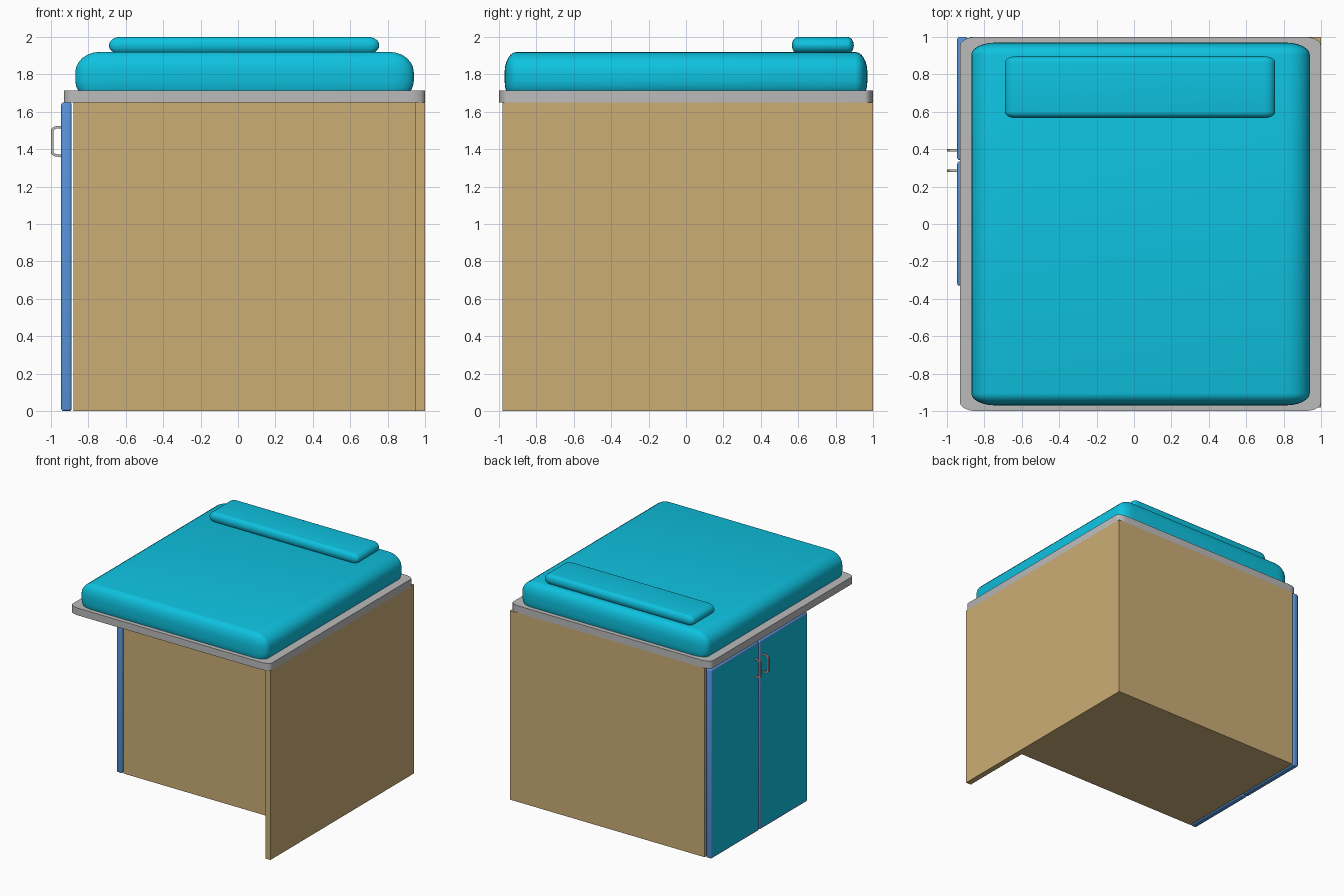
import bpy, bmesh, math
from mathutils import Vector

if "Cube" in bpy.data.objects:
    bpy.data.objects.remove(bpy.data.objects["Cube"])


def mat(name, r, g, b):
    lin = [((c / 255 + 0.055) / 1.055) ** 2.4 if c > 10 else c / 255 / 12.92 for c in (r, g, b)]
    m = bpy.data.materials.new(name)
    m.diffuse_color = (*lin, 1)
    m.use_nodes = True
    m.node_tree.nodes["Principled BSDF"].inputs["Base Color"].default_value = m.diffuse_color
    return m


WOOD = mat("tan_wood", 203, 174, 118)
CYAN = mat("cyan_vinyl", 14, 194, 224)
GREY = mat("light_grey", 187, 187, 187)
BLUE = mat("blue_trim", 89, 148, 218)
COPPER = mat("copper_pull", 190, 135, 105)


def finish(name, bm, mats, smooth=False):
    bmesh.ops.recalc_face_normals(bm, faces=bm.faces)
    me = bpy.data.meshes.new(name)
    bm.to_mesh(me)
    bm.free()
    for m in mats:
        me.materials.append(m)
    ob = bpy.data.objects.new(name, me)
    bpy.context.collection.objects.link(ob)
    if smooth:
        bpy.ops.object.select_all(action='DESELECT')
        ob.select_set(True)
        bpy.context.view_layer.objects.active = ob
        bpy.ops.object.shade_smooth_by_angle(angle=math.radians(35))
    return ob


def rounded_box(lo, hi, rad, seg, vertical_only=False):
    """Box with elliptical edge radii: bevel by 1 in radius units, then scale."""
    lo, hi, rad = Vector(lo), Vector(hi), Vector(rad)
    bm = bmesh.new()
    bmesh.ops.create_cube(bm, size=1)
    for v in bm.verts:
        v.co = Vector([v.co[i] * (hi[i] - lo[i]) / rad[i] for i in range(3)])
    edges = [e for e in bm.edges if not vertical_only
             or abs(e.verts[0].co.z - e.verts[1].co.z) > 1e-4]
    bmesh.ops.bevel(bm, geom=edges, offset=1, segments=seg, profile=0.5, affect='EDGES')
    mid = (lo + hi) / 2
    for v in bm.verts:
        v.co = Vector([v.co[i] * rad[i] + mid[i] for i in range(3)])
    return bm


def prism(points, vec):
    bm = bmesh.new()
    f = bm.faces.new([bm.verts.new(p) for p in points])
    r = bmesh.ops.extrude_face_region(bm, geom=[f])
    bmesh.ops.translate(bm, vec=vec, verts=[g for g in r["geom"] if isinstance(g, bmesh.types.BMVert)])
    return bm


# Cabinet with long side panel, one L-shaped plan
plan = [(-0.88, 1), (-0.88, -0.32), (0.95, -0.32), (0.95, -0.98), (1, -0.98), (1, 1)]
finish("cabinet", prism([(x, y, 0) for x, y in plan], (0, 0, 1.65)), [WOOD])

# Table top, mattress and pillow
finish("table_top", rounded_box((-0.93, -1, 1.65), (1, 1, 1.713), (0.085, 0.045, 1), 5, True), [GREY], True)
finish("mattress", rounded_box((-0.87, -0.97, 1.655), (0.94, 0.97, 1.92), (0.13, 0.065, 0.11), 6), [CYAN], True)
finish("pillow", rounded_box((-0.69, 0.566, 1.91), (0.755, 0.897, 2.0), (0.06, 0.034, 0.044), 6), [CYAN], True)

# Doors with blue frame and cyan panel, each with a pull handle
pull = [(-0.944, 1.525), (-0.98, 1.522), (-1, 1.508), (-1, 1.375), (-0.98, 1.361), (-0.944, 1.358),
        (-0.944, 1.371), (-0.975, 1.374), (-0.987, 1.384), (-0.987, 1.499), (-0.975, 1.509), (-0.944, 1.512)]
for side, y0, y1, hy in (("near", -0.33, 0.334, 0.285), ("far", 0.342, 1.0, 0.395)):
    bm = rounded_box((-0.945, y0, 0), (-0.89, y1, 1.65), (0.012, 0.012, 0.012), 3)
    bm.normal_update()
    face = max((f for f in bm.faces if f.normal.x < -0.9), key=lambda f: f.calc_area())
    bmesh.ops.inset_region(bm, faces=[face], thickness=0.008)
    face.material_index = 1
    finish(side + "_door", bm, [BLUE, CYAN], True)

    bm = prism([(x, hy - 0.007, z) for x, z in pull], (0, 0.014, 0))
    bmesh.ops.recalc_face_normals(bm, faces=bm.faces)
    for f in bm.faces:
        f.material_index = int(f.normal.x < -0.5)
    finish(side + "_handle", bm, [GREY, COPPER])
